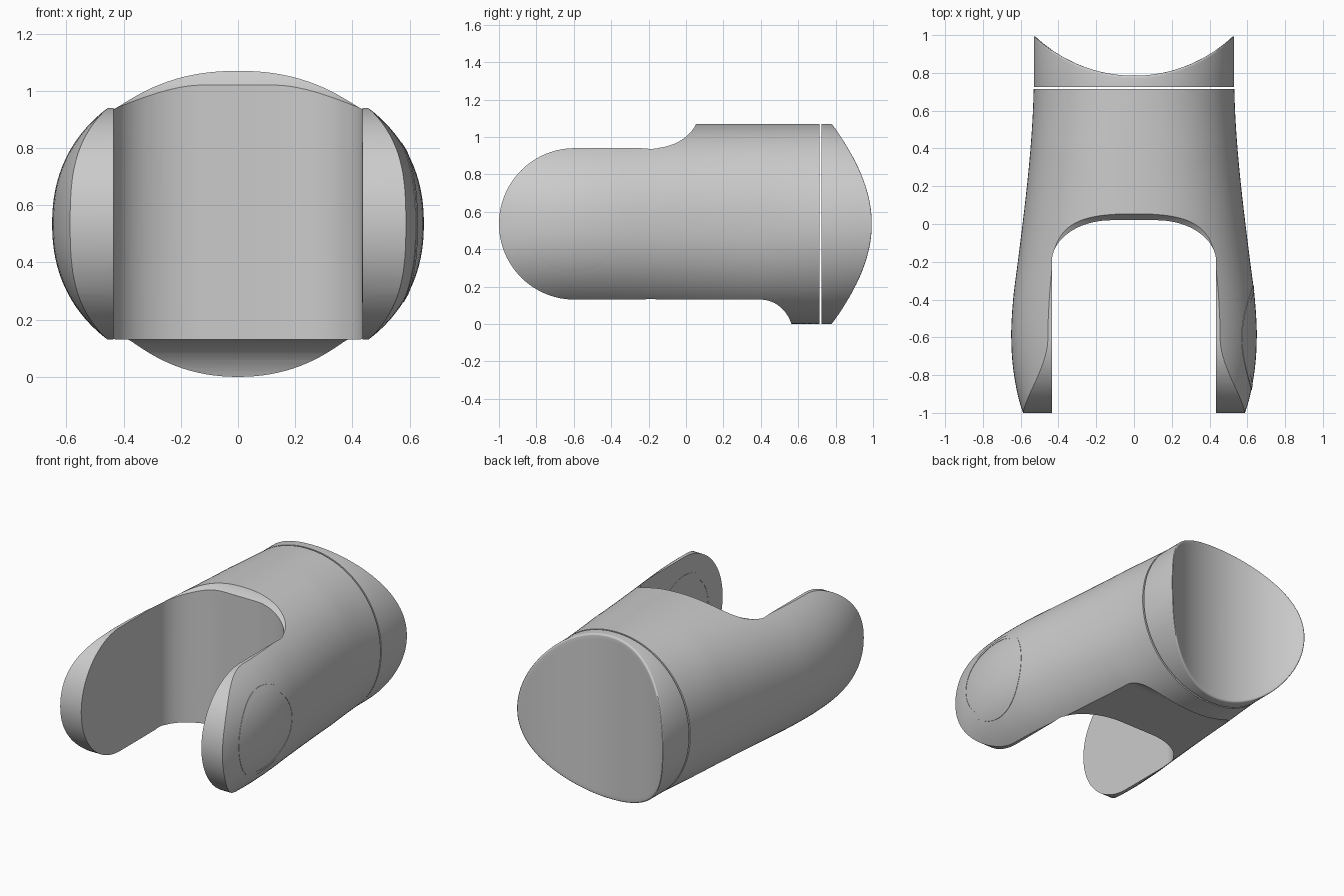
import bpy, bmesh, math

if "Cube" in bpy.data.objects:
    bpy.data.objects.remove(bpy.data.objects["Cube"])

CZ = RZ = 0.535
SEG = 128
# half width of the body along y
WIDTH = [(-1.2, .48), (-1.0, .587), (-.8, .635), (-.6, .65), (-.4, .64), (-.2, .615),
         (0, .59), (.2, .567), (.4, .548), (.6, .535), (.8, .53), (1.0, .53)]


def half_width(y):
    i = min(max(int((y + 1.0) / .2 + 1e-6) + 1, 1), len(WIDTH) - 3)
    p0, p1, p2, p3 = (WIDTH[i + k][1] for k in (-1, 0, 1, 2))
    t = (y - WIDTH[i][0]) / .2
    return .5 * (2 * p1 + (p2 - p0) * t + (2 * p0 - 5 * p1 + 4 * p2 - p3) * t * t
                 + (3 * p1 - p0 - 3 * p2 + p3) * t ** 3)


def power(y):
    return 2.2 - .15 * min(max((y - .4) / .32, 0), 1)


def section(y):
    """Slightly squared oval, as (x, z offset) pairs."""
    w, e, pts = half_width(y), 2 / power(y), []
    for k in range(SEG):
        a = 2 * math.pi * k / SEG
        c, s = math.cos(a), math.sin(a)
        pts.append((w * math.copysign(abs(c) ** e, c), RZ * math.copysign(abs(s) ** e, s)))
    return pts


def make(name, loops, caps=(True, True), cyclic=False):
    """Skin a list of equal loops of 3D points."""
    bm = bmesh.new()
    rows = [[bm.verts.new(p) for p in loop] for loop in loops]
    n = len(rows[0])
    for r in range(len(rows) if cyclic else len(rows) - 1):
        a, b = rows[r], rows[(r + 1) % len(rows)]
        for k in range(n):
            bm.faces.new((a[k], a[(k + 1) % n], b[(k + 1) % n], b[k]))
    if caps[0]:
        bm.faces.new(rows[0])
    if caps[1]:
        bm.faces.new(rows[-1])
    bmesh.ops.recalc_face_normals(bm, faces=bm.faces)
    me = bpy.data.meshes.new(name)
    bm.to_mesh(me)
    bm.free()
    ob = bpy.data.objects.new(name, me)
    bpy.context.collection.objects.link(ob)
    return ob


def select(ob):
    bpy.ops.object.select_all(action='DESELECT')
    ob.select_set(True)
    bpy.context.view_layer.objects.active = ob


def smooth(ob):
    select(ob)
    bpy.ops.object.shade_smooth_by_angle(angle=math.radians(28))


def cut(ob, cutter, op):
    m = ob.modifiers.new(op, 'BOOLEAN')
    m.object, m.operation, m.solver = cutter, op, 'EXACT'
    cutter.hide_render = True
    select(ob)
    bpy.ops.object.modifier_apply(modifier=m.name)
    bpy.data.objects.remove(cutter)


def arc(cx, cy, rx, ry, a0, a1, n=24):
    return [(cx + rx * math.cos(math.radians(a0 + (a1 - a0) * k / n)),
             cy + ry * math.sin(math.radians(a0 + (a1 - a0) * k / n))) for k in range(n + 1)]


# forked body: lofted oval
ys = [-1.04 + (.715 + 1.04) * k / 44 for k in range(45)]
body = make("forked_body", [[(x, y, CZ + z) for x, z in section(y)] for y in ys])

# side outline: round arm tips, stepped top and underside
side = arc(-.595, CZ, .405, .405, 270, 90, 48)
side += arc(-.18, 1.14, .25, .20, -90, 0, 20) + [(.07, 1.3), (.9, 1.3), (.9, -.3), (.575, -.3)]
side += arc(.4, -.07, .175, .20, 0, 90, 20)
cut(body, make("side_cutter", [[(x, y, z) for y, z in side] for x in (-1, 1)]), 'INTERSECT')

# slot between the arms
slot = [(.435, -1.3)] + arc(.12, -.2, .315, .22, 0, 90) + arc(-.12, -.2, .315, .22, 90, 180) + [(-.435, -1.3)]
cut(body, make("slot_cutter", [[(x, y, z) for x, y in slot] for z in (-.5, 1.6)]), 'DIFFERENCE')
smooth(body)

# end cap with a saddle-shaped rear face and a small rounded rim
R, DEPTH = .76, .785
rim = section(.8)


def saddle(x):
    return DEPTH + R - math.sqrt(R * R - x * x)


loops = [[(x, .725, CZ + z) for x, z in rim]]
for k in range(6):
    a = math.pi / 2 * k / 5
    s, drop = 1 - .022 * (1 - math.cos(a)), .014 * (1 - math.sin(a))
    loops.append([(x * s, saddle(x * s) - drop, CZ + z * s) for x, z in rim])
for k in range(1, 25):
    s = .978 * (1 - k / 24.5)
    loops.append([(x * s, saddle(x * s), CZ + z * s) for x, z in rim])
smooth(make("saddle_end_cap", loops))


# pivot ring set flush through the right arm
def arm_surface(y, z):
    n = power(y)
    return half_width(y) * (1 - abs((z - CZ) / RZ) ** n) ** (1 / n)


outer, inner = [], []
for r in (.25, .265, .28):
    circle = arc(-.6, CZ + .005, r, r, 0, 360, 96)[:-1]
    outer.append([(arm_surface(y, z) + .002, y, z) for y, z in circle])
    inner.append([(.4335, y, z) for y, z in circle])
ring = make("pivot_ring", outer + inner[::-1], (False, False), True)
mat = bpy.data.materials.new("ring_grey")
mat.diffuse_color = (.6, .6, .58, 1)
mat.use_nodes = True
mat.node_tree.nodes["Principled BSDF"].inputs["Base Color"].default_value = mat.diffuse_color
ring.data.materials.append(mat)
smooth(ring)
